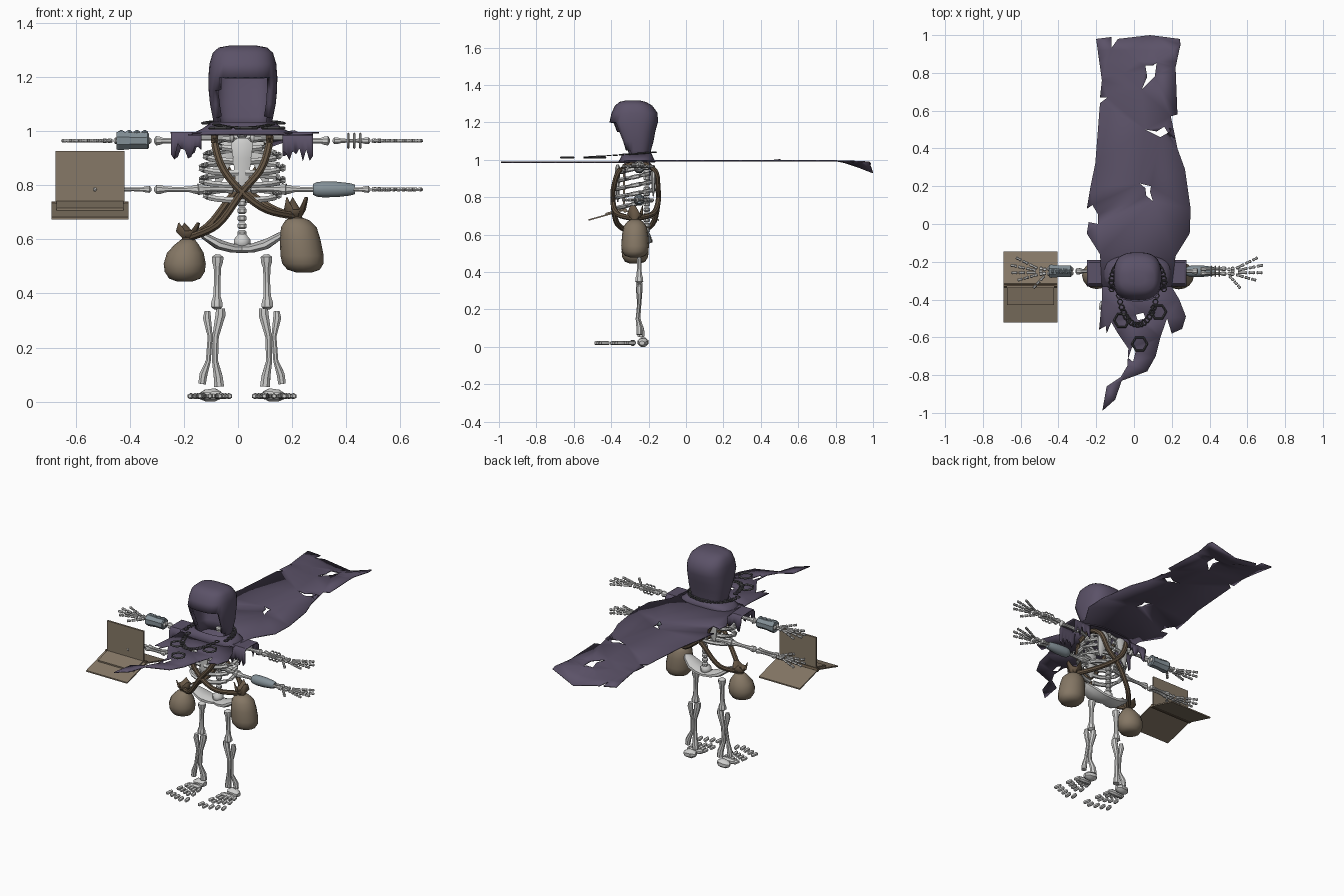
import bpy, bmesh, math, random
from mathutils import Vector as V

if "Cube" in bpy.data.objects:
    bpy.data.objects.remove(bpy.data.objects["Cube"])
random.seed(4)
CX, CY = 0.015, -0.25          # body axis

def material(name, c):
    m = bpy.data.materials.new(name)
    m.diffuse_color = (*c, 1)
    m.use_nodes = True
    m.node_tree.nodes["Principled BSDF"].inputs["Base Color"].default_value = m.diffuse_color
    return m

BONE = material("bone", (.62, .62, .61))
PURPLE = material("purple cloth", (.105, .084, .138))
LEATHER = material("bag leather", (.235, .185, .13))
COVER = material("book cover", (.24, .19, .135))
STRAP = material("strap leather", (.135, .095, .06))
STEEL = material("blue grey armour", (.23, .28, .31))
IRON = material("dark iron", (.09, .09, .095))

class Part:
    """Collects lofted shapes into one object."""
    def __init__(self, name, mat):
        self.name, self.mat, self.bm = name, mat, bmesh.new()

    def loft(self, rings, caps=True, closed=True):
        vs = [[self.bm.verts.new(p) for p in r] for r in rings]
        n = len(vs[0])
        for a, b in zip(vs, vs[1:]):
            for i in range(n if closed else n - 1):
                j = (i + 1) % n
                self.bm.faces.new((a[i], a[j], b[j], b[i]))
        if caps:
            self.bm.faces.new(vs[0][::-1])
            self.bm.faces.new(vs[-1])

    def tube(self, pts, radii, n=8, flat=1.0, caps=True):
        pts = [V(p) for p in pts]
        rings = []
        for i, p in enumerate(pts):
            t = (pts[min(i + 1, len(pts) - 1)] - pts[max(i - 1, 0)]).normalized()
            up = V((0, 1, 0)) if abs(t.y) < .8 else V((0, 0, 1))
            s = t.cross(up).normalized()
            u = s.cross(t)
            rings.append([p + radii[i] * (s * math.cos(a) + u * flat * math.sin(a))
                          for a in [math.tau * (k + .5) / n for k in range(n)]])
        self.loft(rings, caps)

    def bone(self, a, b, r, knob=1.6):
        """Shaft with swollen ends."""
        a, b = V(a), V(b)
        prof = [(0, .6), (.05, knob), (.14, knob * .95), (.24, 1), (.5, .85),
                (.76, 1), (.86, knob * .95), (.95, knob), (1, .6)]
        self.tube([a.lerp(b, t) for t, _ in prof], [r * k for _, k in prof])

    def ring(self, c, R, r, n=8, m=4, axis='z'):
        vs = []
        for i in range(n):
            a = math.tau * i / n
            d = V((math.cos(a), math.sin(a), 0)) if axis == 'z' else V((0, math.cos(a), math.sin(a)))
            up = V((0, 0, 1)) if axis == 'z' else V((1, 0, 0))
            vs.append([self.bm.verts.new(V(c) + d * (R + r * math.cos(math.tau * k / m)) + up * r * math.sin(math.tau * k / m))
                       for k in range(m)])
        for i in range(n):
            a, b = vs[i], vs[(i + 1) % n]
            for k in range(m):
                self.bm.faces.new((a[k], b[k], b[(k + 1) % m], a[(k + 1) % m]))

    def box(self, pts, normal, thick):
        off = V(normal) * thick
        self.loft([[V(p) for p in pts], [V(p) + off for p in pts]])

    def finish(self, solid=0, angle=40, subsurf=0):
        bmesh.ops.recalc_face_normals(self.bm, faces=self.bm.faces)
        me = bpy.data.meshes.new(self.name)
        self.bm.to_mesh(me)
        me.materials.append(self.mat)
        me.shade_smooth()
        me.set_sharp_from_angle(angle=math.radians(angle))
        ob = bpy.data.objects.new(self.name, me)
        bpy.context.collection.objects.link(ob)
        if subsurf:
            ob.modifiers.new("smooth", 'SUBSURF').levels = subsurf
        if solid:
            s = ob.modifiers.new("thickness", 'SOLIDIFY')
            s.thickness = solid
        return ob

# Legs and feet
for side, name in ((-1, "left"), (1, "right")):
    X = lambda u: CX + side * u
    leg = Part(name + "_leg", BONE)
    leg.bone((X(.09), CY, .545), (X(.094), CY, .34), .015, 1.55)
    leg.tube([(X(.079), CY, .345), (X(.08), CY, .32), (X(.098), CY, .24), (X(.1), CY - .005, .15), (X(.088), CY + .01, .09), (X(.085), CY + .01, .055)],
             [.018, .02, .013, .012, .018, .02])
    leg.tube([(X(.128), CY, .335), (X(.13), CY, .31), (X(.118), CY, .24), (X(.125), CY - .01, .15), (X(.143), CY, .1), (X(.148), CY, .065)],
             [.012, .016, .01, .01, .016, .015])
    leg.finish()
    foot = Part(name + "_foot", BONE)
    foot.tube([(X(.08), -.235, .025), (X(.1), -.23, .025), (X(.135), -.23, .022), (X(.155), -.235, .02)], [.014, .026, .024, .012], flat=1.2)
    foot.tube([(X(.07), -.29, .022), (X(.09), -.285, .022), (X(.14), -.285, .02), (X(.165), -.29, .02)], [.01, .017, .016, .01])
    for i in range(5):
        x0, x1 = .075 + .021 * i, .045 + .037 * i
        back = .012 * abs(i - 1)
        for s, e, r in ((-.305, -.345, .011), (-.365, -.405, .011), (-.445, -.49, .011)):
            p = lambda y: (X(x0 + (x1 - x0) * (-.3 - y) / .19), y + back, .02)
            foot.tube([p(s), p(s - .007), p(e + .007), p(e)], [r * .6, r, r, r * .6], 6, 1)
    foot.finish()

# Pelvis and spine
pel = Part("pelvis", BONE)
pel.tube([(CX + x, CY + .03 * (1 - abs(x) * 7), z) for x, z in
          ((-.165, .635), (-.14, .613), (-.09, .583), (-.04, .568), (0, .565), (.04, .568), (.09, .583), (.14, .613), (.165, .635))],
         [.004, .014, .02, .018, .016, .018, .02, .014, .004], flat=2.8)
pel.tube([(CX, -.22, z) for z in (.565, .58, .6, .62)], [.02, .033, .033, .015])
pel.finish()
spine = Part("spine", BONE)
for i in range(15):
    z = .61 + i * .028
    spine.tube([(CX, -.21, z + d) for d in (0, .006, .018, .025)], [.011, .018, .018, .011])
spine.finish()

# Ribcage, sternum, collar bones and shoulder blades
ribs = Part("ribcage", BONE)
for z, w, d in ((.955, .09, .075), (.91, .125, .09), (.865, .14, .1), (.82, .14, .1), (.765, .125, .09)):
    for side in (-1, 1):
        a = [math.pi * k / 9 for k in range(10)]
        ribs.tube([(CX + side * (w * math.sin(t) + .012), -.27 + d * math.cos(t), z + .02 * math.cos(t)) for t in a],
                  [.01] + [.012] * 8 + [.013], 6)
ribs.tube([(CX, -.365, z) for z in (.975, .955, .9, .84, .8, .775)], [.02, .045, .036, .03, .024, .008], flat=.35)
for side in (-1, 1):
    ribs.bone((CX + side * .03, -.31, .975), (CX + side * .2, CY, .975), .011)
    ribs.bone((CX + side * .03, -.23, .79), (CX + side * .17, CY, .785), .014)
    ribs.tube([(CX + side * (.06 + .03 * t), -.175, .97 - .17 * t) for t in (0, .1, .4, .8, 1)], [.02, .038, .04, .022, .005], flat=.35)
ribs.finish()

# Four arms with spread hands
FINGERS = [((.525, -.235), (.64, -.178)), ((.535, -.245), (.668, -.218)), ((.535, -.258), (.665, -.258)),
           ((.525, -.268), (.632, -.298)), ((.49, -.275), (.548, -.34))]
for z, level in ((.965, "upper"), (.785, "lower")):
    for side, name in ((-1, "left"), (1, "right")):
        P = lambda u, y=CY, dz=0: (CX + side * u, y, z + dz)
        arm = Part(f"{level}_{name}_arm", BONE)
        arm.bone(P(.15 if level == "lower" else .19), P(.325), .0115)
        arm.bone(P(.335, CY - .011), P(.475, CY - .013), .0085)
        arm.bone(P(.335, CY + .011), P(.475, CY + .013), .0085)
        for u, y in ((.488, -.24), (.49, -.262), (.507, -.236), (.508, -.25), (.507, -.265)):
            arm.tube([P(u - .009, y), P(u - .004, y), P(u + .004, y), P(u + .009, y)], [.006, .01, .01, .006], 6)
        for a, b in FINGERS:
            a, b = V(P(*a)), V(P(*b))
            for s, e in ((0, .38), (.43, .7), (.75, 1)):
                arm.tube([a.lerp(b, t) for t in (s, s + .04, (s + e) / 2, e - .04, e)], [.005, .0085, .006, .0085, .005], 6)
        arm.finish()

# Bracers and bangles
br = Part("studded_bracer", STEEL)
br.tube([(CX - u, CY, .965) for u in (.345, .35, .40, .455, .465)], [.028, .034, .032, .038, .034])
for i in range(4):
    x = CX - .36 - i * .029
    br.tube([(x, CY, .99 + d) for d in (0, .008, .014)], [.015, .014, .005], 6)
br.finish(angle=25)
br = Part("smooth_bracer", STEEL)
br.tube([(CX + u, CY, .785) for u in (.262, .275, .30, .35, .40, .418)], [.02, .028, .031, .03, .024, .018], 10)
br.finish()
bang = Part("bangles", BONE)
for x in (.408, .43, .452):
    bang.ring((x, CY, .965), .026, .0045, 12, axis='x')
bang.finish()

# Hood: lofted shell with a face opening
hood = Part("hood", PURPLE)
def oval(z, cy, hd, hw, n=32):
    out = []
    for k in range(n):
        c, s = math.cos(math.tau * (k + .5) / n), math.sin(math.tau * (k + .5) / n)
        f = lambda v: math.copysign(abs(v) ** .72, v)
        out.append((.018 + hw * f(c), cy + hd * f(s), z))
    return out
hood.loft([oval(*r) for r in ((.995, -.26, .07, .1), (1.05, -.265, .078, .112), (1.1, -.268, .095, .122), (1.15, -.276, .112, .127),
                             (1.2, -.28, .13, .128), (1.25, -.275, .124, .124), (1.29, -.28, .1, .112), (1.31, -.285, .07, .09), (1.318, -.285, .035, .045))])
gone = [f for f in hood.bm.faces if (lambda c: (c.y < -.28 and abs(c.x - .02) < .1 and c.z < 1.2) or c.z < 1)(f.calc_center_median())]
bmesh.ops.delete(hood.bm, geom=gone, context='FACES')
hood.finish(solid=.02)
collar = Part("collar", PURPLE)
collar.loft([oval(z, -.262, d, w) for z, d, w in ((1.035, .078, .115), (1.01, .088, .15), (.99, .1, .19))], caps=False)
collar.finish(solid=.006)

# Tattered cape and front drape from outlines with torn holes
def cloth(name, z, loops, droop):
    p = Part(name, PURPLE)
    for lp in loops:
        vs = [p.bm.verts.new((x, y, z)) for x, y in lp]
        for i in range(len(vs)):
            p.bm.edges.new((vs[i - 1], vs[i]))
    bmesh.ops.triangle_fill(p.bm, use_beauty=True, edges=p.bm.edges[:])
    for y in (.8, .86, .92):
        bmesh.ops.bisect_plane(p.bm, geom=p.bm.verts[:] + p.bm.edges[:] + p.bm.faces[:], plane_co=(0, y, 0), plane_no=(0, 1, 0))
    for v in p.bm.verts:
        v.co.z += droop(v.co.x, v.co.y)
    p.finish(solid=.006)

cloth("cape", .998, [
    [(-.17, -.33), (-.18, -.16), (-.25, -.05), (-.24, .01), (-.19, 0), (-.19, .05), (-.22, .1), (-.25, .08), (-.23, .2), (-.205, .32),
     (-.18, .64), (-.14, .67), (-.18, .67), (-.17, .76), (-.2, .98), (-.12, .99), (-.12, .93), (-.085, .98), (.085, 1), (.24, .98),
     (.245, .95), (.22, .83), (.23, .58), (.195, .57), (.23, .4), (.27, .29), (.3, .08), (.295, -.05), (.22, -.17), (.2, -.33)],
    [(.06, .84), (.1, .84), (.12, .855), (.11, .78), (.04, .71), (.07, .78)],
    [(.06, .5), (.12, .49), (.16, .515), (.21, .5), (.14, .46)],
    [(.03, .215), (.09, .2), (.085, .17), (.1, .12), (.065, .15), (.06, .19)]],
    lambda x, y: -.07 * max(0, (y - .8) / .2) ** 1.4 * (.55 + .45 * math.sin(14 * x + 1)))
cloth("front_drape", .99, [
    [(-.17, -.3), (-.17, -.4), (-.185, -.56), (-.15, -.54), (-.145, -.58), (-.12, -.52), (-.085, -.58), (-.03, -.66), (-.035, -.75),
     (-.07, -.81), (-.145, -.86), (-.168, -.99), (-.1, -.93), (-.065, -.83), (.07, -.78), (.115, -.7), (.14, -.6), (.175, -.5),
     (.2, -.58), (.255, -.555), (.275, -.49), (.24, -.4), (.18, -.3)],
    [(-.01, -.65), (.01, -.67), (-.005, -.73), (-.03, -.71)], [(.01, -.48), (.05, -.47), (.06, -.5), (.02, -.51)]],
    lambda x, y: 0)
for side, name in ((-1, "left"), (1, "right")):
    sh = Part(name + "_shoulder_cloth", PURPLE)
    rows = []
    for i in range(10):
        x = CX + side * (.15 + .0125 * i)
        f, b = (random.uniform(.005, .075) if i % 2 else random.uniform(.03, .09) for _ in range(2))
        rows.append([(x, y, z) for y, z in ((-.19, .975 - b), (-.19, .98), (-.205, .998), (-.315, .998), (-.33, .98), (-.33, .975 - f))])
    sh.loft(rows, caps=False, closed=False)
    sh.finish(solid=.006)

# Necklace of small links with three hexagon rings
chain = Part("necklace", IRON)
for i in range(40):
    a = math.tau * i / 40
    y = -.31 - .14 * math.cos(a) * (1.6 if math.cos(a) > 0 else 1)
    chain.ring((.02 + .14 * math.sin(a) * (.75 if y < -.35 else 1), y, 1.04 + .07 * (y + .17)), .014, .0035, 6)
for x, y in ((-.065, -.51), (.13, -.465), (.03, -.635)):
    chain.ring((x, y, 1.012), .04, .006, 6)
chain.finish()

# Crossed straps and hanging bags
def smooth_path(pts, steps=5):
    pts = [V(p) for p in pts]
    out, n = [], len(pts)
    for i in range(n - 1):
        a, b, c, d = pts[max(i - 1, 0)], pts[i], pts[i + 1], pts[min(i + 2, n - 1)]
        for k in range(steps):
            t = k / steps
            out.append(.5 * (2 * b + (c - a) * t + (2 * a - 5 * b + 4 * c - d) * t * t + (3 * b - a - 3 * c + d) * t ** 3))
    return out + [pts[-1]]

def bag(name, s, dz, neck, prof, tips):
    st = Part(name + "_strap", STRAP)
    X = lambda u: CX + s * u
    for pts in ([(X(-.1), -.25, 1), (X(-.1), -.35, .95), (X(-.07), -.385, .86), (X(0), -.39, .775), (X(.09), -.365, .71 + dz), neck],
                [(X(-.1), -.25, 1), (X(-.09), -.165, .94), (X(-.05), -.15, .85), (X(.03), -.15, .77), (X(.12), -.18, .71 + dz), neck]):
        path = smooth_path(pts)
        st.tube(path, [.0145] * len(path))
    # gathered mouth with pointed flaps
    rim = lambda r, z: [(neck[0] + r * math.cos(math.tau * k / 10), neck[1] + r * math.sin(math.tau * k / 10),
                         neck[2] + z + (tips if k % 3 == 0 and r > .03 else 0)) for k in range(10)]
    st.loft([rim(.028, -.02), rim(.022, 0), rim(.045, .025)], caps=False)
    st.finish(solid=.005)
    b = Part(name, LEATHER)
    b.loft([[(neck[0] + s * lean + r * math.cos(a), -.272 + r * .93 * math.sin(a), z) for a in [math.tau * k / 16 for k in range(16)]]
            for r, z, lean in prof])
    b.finish(angle=60)

bag("right_bag", 1, 0, (.215, -.272, .685), [(.03, .478, .03), (.06, .488, .028), (.076, .51, .025), (.08, .54, .022), (.075, .6, .015),
                                        (.066, .645, .01), (.045, .67, .005), (.025, .68, 0)], .045)
bag("left_bag", -1, -.055, (-.185, -.272, .605), [(.03, .445, .012), (.058, .455, .012), (.074, .48, .012), (.078, .51, .012), (.068, .55, .01),
                                            (.045, .58, .005), (.025, .6, 0)], .03)

# Open book: tented covers, spine and one upright leaf
book = Part("book", COVER)
xa, xb = -.69, -.405
for y in (-.522, -.145):
    book.box([(xa, -.333, .735), (xb, -.333, .735), (xb, y, .682), (xa, y, .682)], (0, 0, 1), -.008)
book.box([(xa + .018, -.333, .743), (xb - .018, -.333, .743), (xb - .018, -.43, .716), (xa + .018, -.43, .716)], (0, 0, 1), -.01)
book.box([(-.675, -.338, .73), (-.42, -.338, .73), (-.42, -.338, .928), (-.675, -.338, .928)], (0, 1, 0), .012)
book.finish(angle=20)
spn = Part("book_spine", STRAP)
spn.tube([(xa, -.326, .73), (xb, -.326, .73)], [.012, .012], 6)
spn.finish(angle=20)
